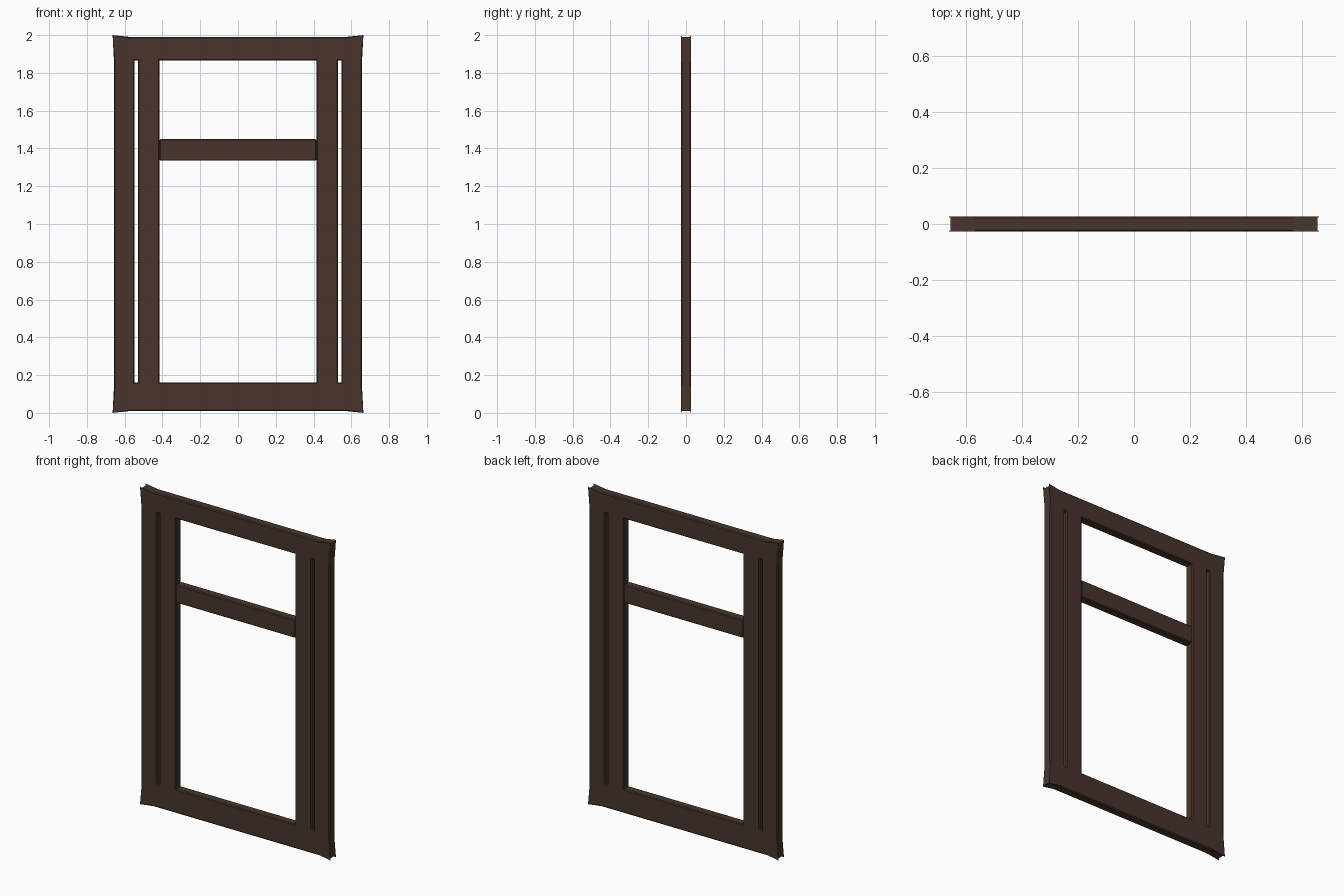
import bpy, bmesh
from mathutils import Vector

if "Cube" in bpy.data.objects:
    bpy.data.objects.remove(bpy.data.objects["Cube"])

D = 0.027   # half depth
C = 0.005   # chamfer width

wood = bpy.data.materials.new("dark_wood")
wood.diffuse_color = (0.065, 0.036, 0.025, 1)
wood.use_nodes = True
wood.node_tree.nodes["Principled BSDF"].inputs["Base Color"].default_value = wood.diffuse_color


def finish(bm, name):
    bmesh.ops.recalc_face_normals(bm, faces=bm.faces)
    me = bpy.data.meshes.new(name)
    bm.to_mesh(me)
    bm.free()
    me.materials.append(wood)
    ob = bpy.data.objects.new(name, me)
    bpy.context.collection.objects.link(ob)
    return ob


def rect(x0, x1, z0, z1):
    return [(x0, z0), (x1, z0), (x1, z1), (x0, z1)]


def flared(x, z, cx, cz, px=0.57, pz=0.855):
    """Outline about (0, 1): half sizes x, z with corners pushed to cx, cz."""
    q = [(px, z), (cx, cz), (x, pz)]
    pts = q + [(a, -b) for a, b in reversed(q)]
    pts += [(-a, b) for a, b in reversed(pts)]
    return [(a, 1 + b) for a, b in pts]


def wall(bm, face_pts, side_pts):
    """Chamfered wall round one outline; returns its front and back edges."""
    levels = [(-D, face_pts), (-D + C, side_pts), (D - C, side_pts), (D, face_pts)]
    rings = [[bm.verts.new((x, y, z)) for x, z in pts] for y, pts in levels]
    n = len(face_pts)
    for a, b in zip(rings, rings[1:]):
        for i in range(n):
            j = (i + 1) % n
            bm.faces.new((a[i], a[j], b[j], b[i]))
    return [[bm.edges.get((r[i], r[(i + 1) % n])) for i in range(n)]
            for r in (rings[0], rings[3])]


# frame: flared outer outline, central opening and two narrow side slots
bm = bmesh.new()
loops = [wall(bm, flared(0.651, 0.984, 0.664, 1.0),
              flared(0.656, 0.99, 0.657, 0.991))]
for x0, x1 in ((-0.416, 0.416), (-0.547, -0.530), (0.530, 0.547)):
    z0, z1 = 0.16, 1.865
    loops.append(wall(bm, rect(x0 - C, x1 + C, z0 - C, z1 + C), rect(x0, x1, z0, z1)))
for side, ny in ((0, -1), (1, 1)):
    edges = [e for l in loops for e in l[side]]
    bmesh.ops.triangle_fill(bm, use_beauty=True, use_dissolve=False,
                            edges=edges, normal=Vector((0, ny, 0)))
finish(bm, "window_frame")

# crossbar with chamfered edges
bm = bmesh.new()
bmesh.ops.create_cube(bm, size=1)
bmesh.ops.scale(bm, vec=(0.832, 2 * D, 0.114), verts=bm.verts)
bmesh.ops.translate(bm, vec=(0, 0, 1.392), verts=bm.verts)
bmesh.ops.bevel(bm, geom=bm.edges[:], offset=C, segments=1, affect='EDGES')
finish(bm, "crossbar")
